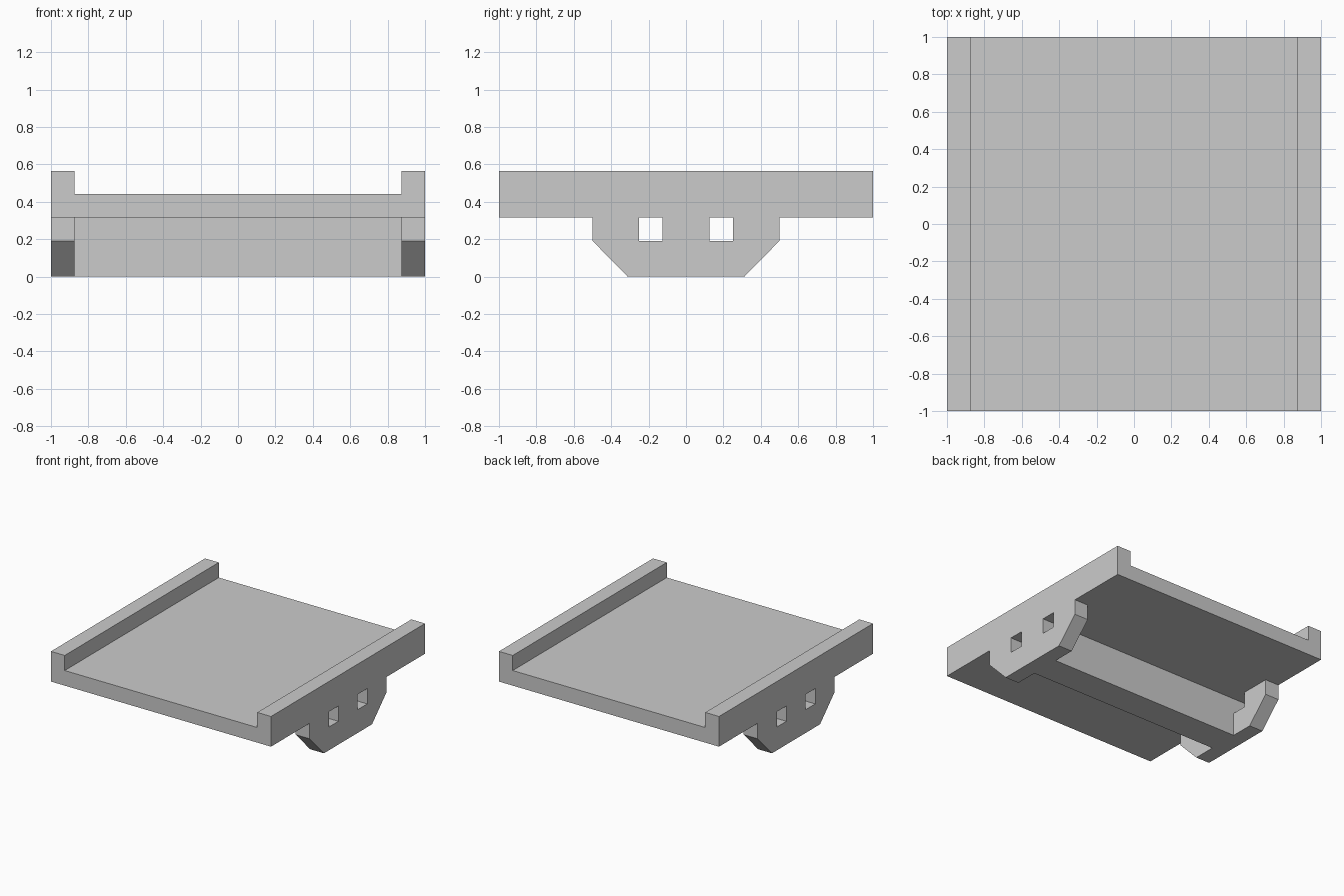
import bpy, bmesh
from mathutils import Vector

if "Cube" in bpy.data.objects:
    bpy.data.objects.remove(bpy.data.objects["Cube"])

# Key heights: notch floor, deck underside, deck top, rail top
Z1, Z2, Z3, Z4 = 0.191, 0.317, 0.441, 0.565
INNER = 0.875


def prism(name, profile, axis, start, end):
    """Extrude a closed profile along x (profile = y,z) or y (profile = x,z)."""
    bm = bmesh.new()
    put = (lambda a, b: (start, a, b)) if axis == 'x' else (lambda a, b: (a, start, b))
    face = bm.faces.new([bm.verts.new(put(a, b)) for a, b in profile])
    step = Vector((end - start, 0, 0)) if axis == 'x' else Vector((0, end - start, 0))
    new = bmesh.ops.extrude_face_region(bm, geom=[face], use_keep_orig=True)
    bmesh.ops.translate(bm, vec=step,
                        verts=[v for v in new['geom'] if isinstance(v, bmesh.types.BMVert)])
    bmesh.ops.recalc_face_normals(bm, faces=bm.faces)
    mesh = bpy.data.meshes.new(name)
    bm.to_mesh(mesh)
    bm.free()
    obj = bpy.data.objects.new(name, mesh)
    bpy.context.collection.objects.link(obj)
    return obj


def mirrored(half):
    """Complete a right-hand half outline with its reflection."""
    return half + [(-a, b) for a, b in reversed(half)]


# Deck with a raised rail along each side
tray = prism("tray", mirrored([(1, Z2), (1, Z4), (INNER, Z4), (INNER, Z3)]), 'y', -1, 1)

# Chamfered side brackets, notched at the top to leave two square holes
bracket = mirrored([(0.3125, 0), (0.5, Z1), (0.5, Z2), (0.25, Z2),
                    (0.25, Z1), (0.125, Z1), (0.125, Z2)])
parts = [prism(f"bracket_{side}", bracket, 'x', s * INNER, s)
         for side, s in (("right", 1), ("left", -1))]

# Cross beam under the deck joining the brackets
parts.append(prism("cross_beam", mirrored([(0.125, 0), (0.125, Z2)]), 'x', -INNER, INNER))

# Fuse everything into one clean solid
for part in parts:
    mod = tray.modifiers.new("join_" + part.name, 'BOOLEAN')
    mod.operation = 'UNION'
    mod.solver = 'EXACT'
    mod.object = part
    part.hide_render = True
    part.hide_set(True)
